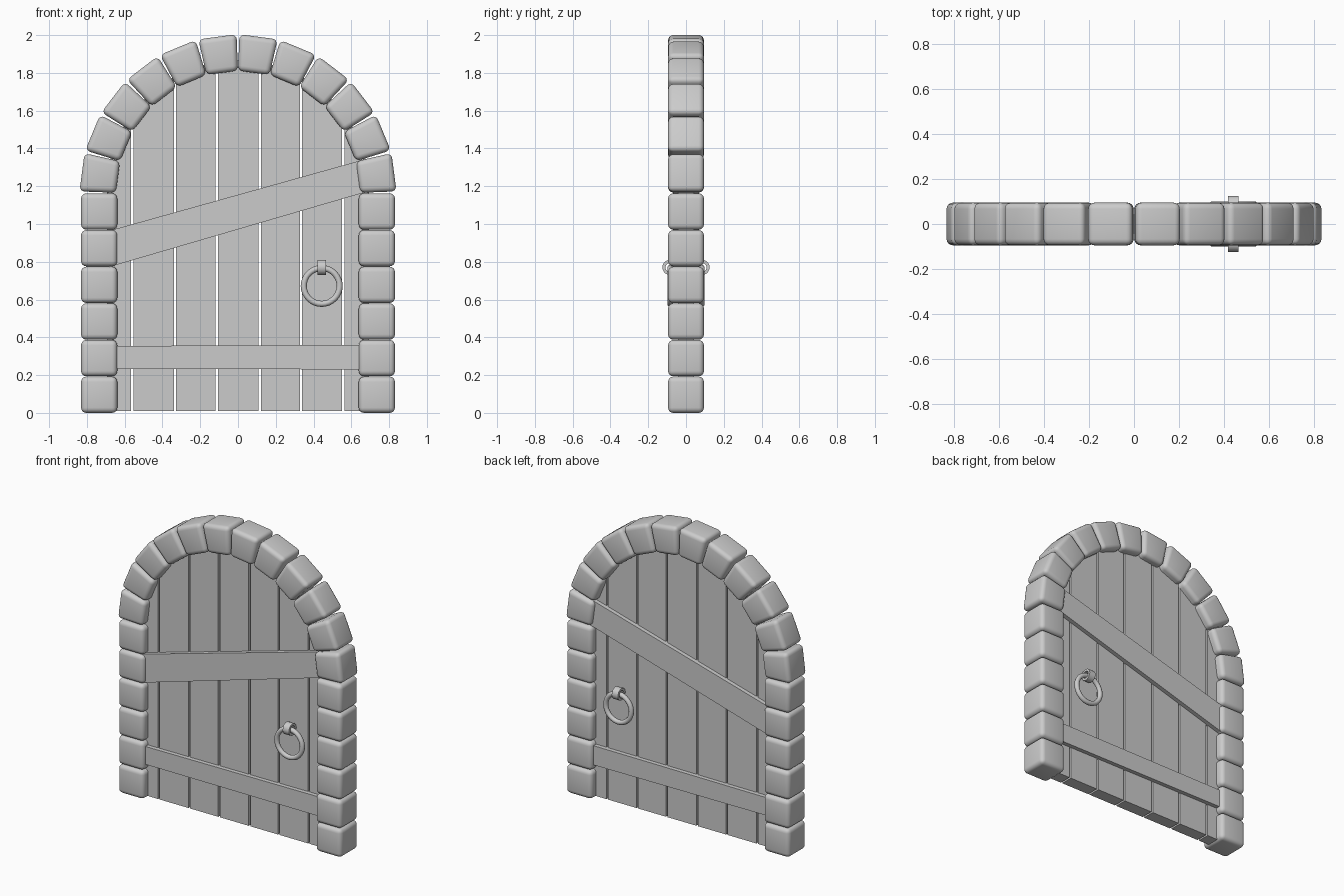
import bpy, bmesh
from math import cos, sin, radians, sqrt, pi

if "Cube" in bpy.data.objects:
    bpy.data.objects.remove(bpy.data.objects["Cube"])

ARCH_Z, ARCH_R = 1.165, 0.737


def mesh_object(name, bm, smooth=False):
    bmesh.ops.recalc_face_normals(bm, faces=bm.faces)
    me = bpy.data.meshes.new(name)
    bm.to_mesh(me)
    bm.free()
    ob = bpy.data.objects.new(name, me)
    bpy.context.collection.objects.link(ob)
    if smooth:
        for p in me.polygons:
            p.use_smooth = True
    return ob


def slab(name, pts, half):
    """Extrude an x-z outline symmetrically through y."""
    bm = bmesh.new()
    face = bm.faces.new([bm.verts.new((x, -half, z)) for x, z in pts])
    ext = bmesh.ops.extrude_face_region(bm, geom=[face])["geom"]
    verts = [v for v in ext if isinstance(v, bmesh.types.BMVert)]
    bmesh.ops.translate(bm, vec=(0, 2 * half, 0), verts=verts)
    return mesh_object(name, bm)


def stone(name, loc, angle=0.0, inner=0.096, outer=0.096):
    """Rounded block; local x is radial, local z runs along the frame."""
    bm = bmesh.new()
    bmesh.ops.create_cube(bm, size=2)
    for v in bm.verts:
        w = outer if v.co.x > 0 else inner
        v.co = (v.co.x * 0.096, v.co.y * 0.095, v.co.z * w)
    bmesh.ops.bevel(bm, geom=bm.edges[:], offset=0.028, segments=4,
                    profile=0.5, affect='EDGES')
    ob = mesh_object(name, bm, True)
    ob.location = loc
    ob.rotation_euler = (0, -angle, 0)


def ring(name, loc, axis, profile, n):
    """Sweep a closed (radius, offset) profile round the x or y axis."""
    bm = bmesh.new()
    rows = []
    for i in range(n):
        a = 2 * pi * i / n
        row = []
        for r, h in profile:
            u, v = r * cos(a), r * sin(a)
            co = (h, u, v) if axis == 'x' else (u, h, v)
            row.append(bm.verts.new(co))
        rows.append(row)
    m = len(profile)
    for i in range(n):
        p, q = rows[i], rows[(i + 1) % n]
        for j in range(m):
            k = (j + 1) % m
            bm.faces.new((p[j], q[j], q[k], p[k]))
    ob = mesh_object(name, bm)
    ob.location = loc
    bpy.ops.object.select_all(action='DESELECT')
    bpy.context.view_layer.objects.active = ob
    ob.select_set(True)
    bpy.ops.object.shade_smooth_by_angle(angle=radians(50))


# Stone jambs
for side in (-1, 1):
    for i in range(6):
        stone("jamb_stone", (side * 0.735, 0, 0.096 + 0.194 * i))

# Arch stones, slightly wedge shaped
for i in range(12):
    a = radians(7.5 + 15 * i)
    stone("arch_stone", (ARCH_R * cos(a), 0, ARCH_Z + ARCH_R * sin(a)),
          a, inner=0.084, outer=0.102)

# Door planks, tops following the arch
cuts = [-0.70, -0.56, -0.334, -0.112, 0.115, 0.333, 0.557, 0.70]
for x0, x1 in zip(cuts, cuts[1:]):
    x0, x1 = x0 + 0.006, x1 - 0.006
    tops = [x1 + (x0 - x1) * t / 6 for t in range(7)]
    outline = [(x0, 0.01), (x1, 0.01)]
    outline += [(x, ARCH_Z + sqrt(0.70 ** 2 - x * x)) for x in tops]
    slab("door_plank", outline, 0.042)

# Braces showing on both faces of the door
slab("lower_brace", [(-0.68, 0.234), (0.68, 0.23), (0.68, 0.36), (-0.68, 0.354)], 0.07)
slab("diagonal_brace", [(-0.68, 0.773), (0.68, 1.17), (0.68, 1.345), (-0.68, 0.965)], 0.07)

# Ring handles and their eyelets, front and back
tube = [(0.095 + 0.016 * cos(2 * pi * k / 10), 0.016 * sin(2 * pi * k / 10))
        for k in range(10)]
band = [(0.024, -0.023), (0.04, -0.023), (0.04, 0.023), (0.024, 0.023)]
for side in (-1, 1):
    ring("handle_ring", (0.443, side * 0.084, 0.672), 'y', tube, 32)
    ring("handle_eyelet", (0.443, side * 0.085, 0.77), 'x', band, 20)
